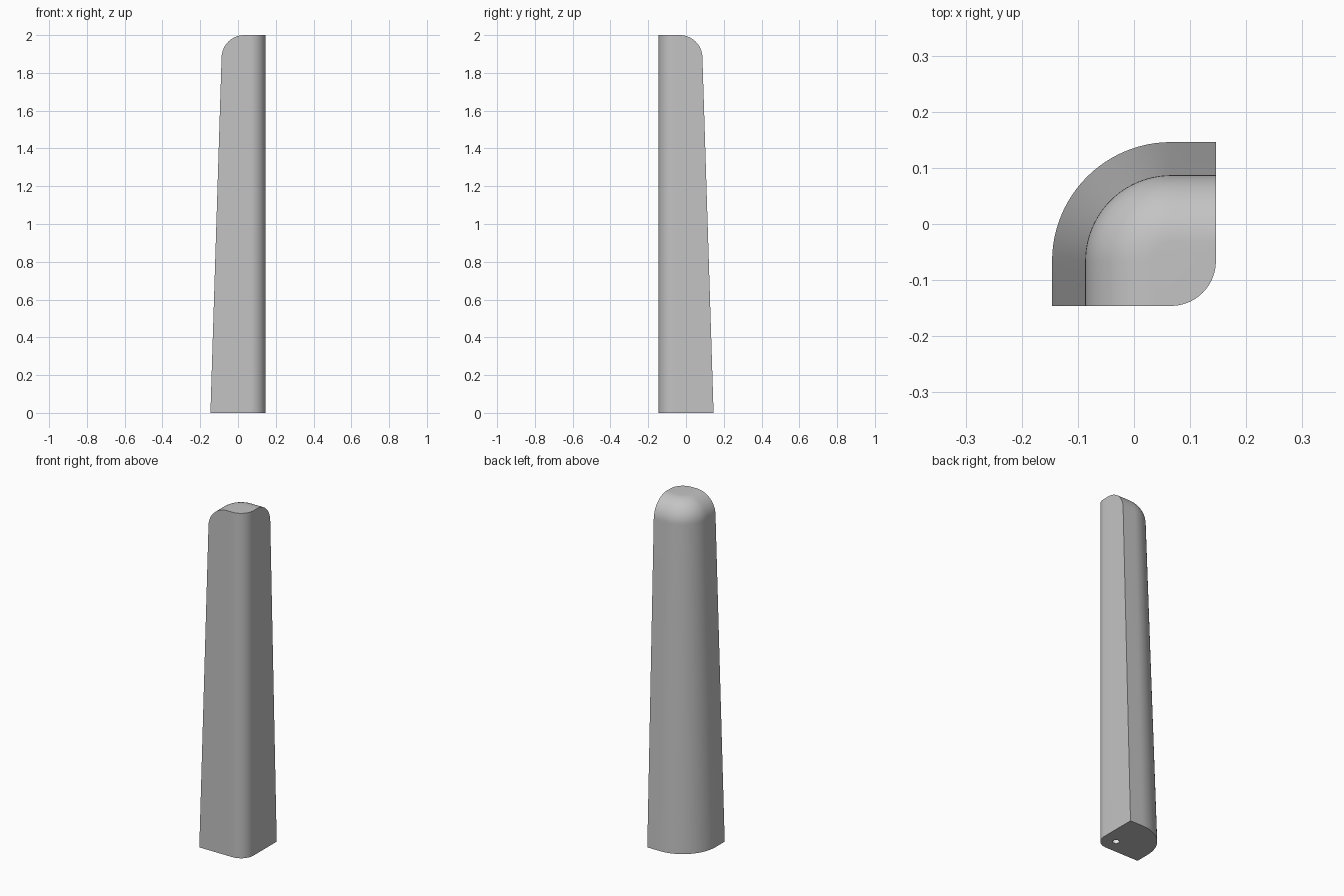
import bpy, bmesh
from math import sin, cos, pi, radians
from mathutils import Vector

cube = bpy.data.objects.get("Cube")
if cube:
    bpy.data.objects.remove(cube, do_unlink=True)

AXIS = Vector((0.066, -0.066, 0))   # shared centre of both rounded corners and the bore
NEAR = 0.08                         # radius of the small front corner
BASE, SHOULDER, SHOULDER_Z = 0.212, 0.153, 1.88
ROUND = 0.12                        # rounding at the top
BORE, BORE_DEPTH = 0.018, 0.3


def material(name, value):
    m = bpy.data.materials.new(name)
    m.use_nodes = True
    colour = (value, value, value, 1)
    m.diffuse_color = colour
    m.node_tree.nodes["Principled BSDF"].inputs["Base Color"].default_value = colour
    return m


def arc(radius, start, steps):
    """Quarter circle about the axis, in degrees."""
    return [Vector((radius * cos(radians(start + 90 * i / steps)),
                    radius * sin(radians(start + 90 * i / steps)), 0))
            for i in range(steps + 1)]


def between(a, b, steps=4):
    return [a.lerp(b, i / steps) for i in range(1, steps)]


def section(e):
    """Large rounded corner, straight sides and small rounded corner."""
    big, small = arc(e, 90, 24), arc(NEAR, 270, 14)
    left, right = Vector((-e, -NEAR, 0)), Vector((NEAR, e, 0))
    return (big + between(big[-1], left) + [left] + between(left, small[0])
            + small + between(small[-1], right) + [right] + between(right, big[0]))


# Rings run from the end of the bore, out over the base and up to the top
base = section(BASE)
circle = [p.normalized() * BORE for p in base]
rings = [(circle, BORE_DEPTH), (circle, 0), (base, 0), (section(SHOULDER), SHOULDER_Z)]
for i in range(1, 15):
    a = pi / 2 * i / 14
    rings.append((section(SHOULDER - ROUND * (1 - cos(a))),
                  SHOULDER_Z + (2 - SHOULDER_Z) * sin(a)))

bm = bmesh.new()
loops = [[bm.verts.new(AXIS + p + Vector((0, 0, z))) for p in pts] for pts, z in rings]
n = len(base)
for k, (low, high) in enumerate(zip(loops, loops[1:])):
    for i in range(n):
        j = (i + 1) % n
        face = bm.faces.new((low[i], low[j], high[j], high[i]))
        face.material_index = 1 if k == 0 else 0
bm.faces.new(loops[-1])
bm.faces.new(loops[0][::-1]).material_index = 1
bmesh.ops.recalc_face_normals(bm, faces=bm.faces[:])

mesh = bpy.data.meshes.new("tapered_post")
bm.to_mesh(mesh)
bm.free()
mesh.materials.append(material("mid grey", 0.55))
mesh.materials.append(material("light grey bore", 0.8))
post = bpy.data.objects.new("tapered_post", mesh)
bpy.context.collection.objects.link(post)
bpy.context.view_layer.objects.active = post
post.select_set(True)
bpy.ops.object.shade_smooth_by_angle(angle=radians(30))
